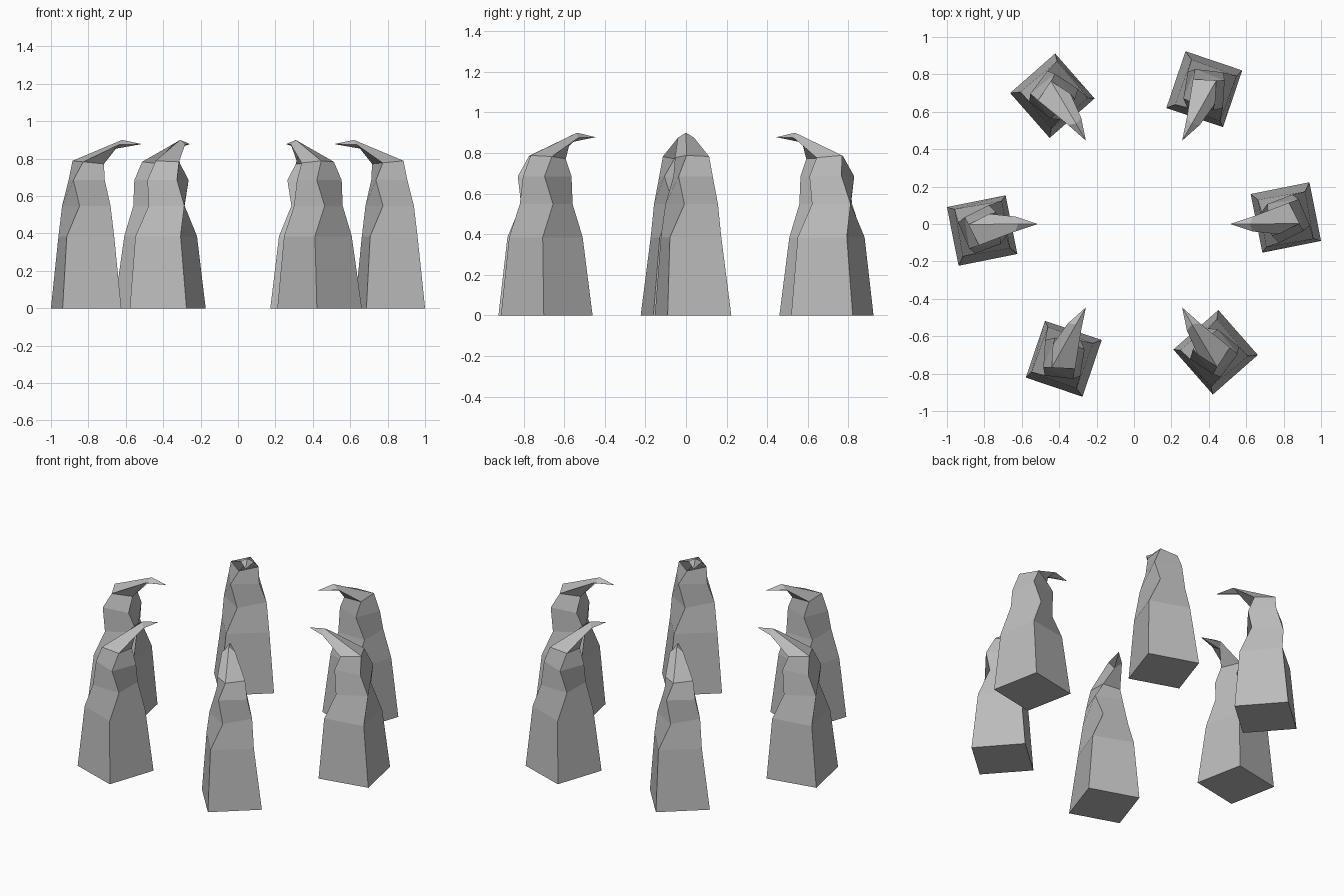
import bpy, bmesh, math
from mathutils import Matrix

if "Cube" in bpy.data.objects:
    bpy.data.objects.remove(bpy.data.objects["Cube"])

stone = bpy.data.materials.new("grey_stone")
stone.diffuse_color = (0.5, 0.5, 0.5, 1)
stone.use_nodes = True
stone.node_tree.nodes["Principled BSDF"].inputs["Base Color"].default_value = stone.diffuse_color

# Shaft sections: height, side length, twist in degrees, centre x, centre y
SECTIONS = [
    (0.0, 0.320, 11.3, 0.812, 0.035),
    (0.385, 0.257, 10.0, 0.811, 0.025),
    (0.548, 0.190, 29.5, 0.811, 0.028),
    (0.685, 0.170, 8.5, 0.809, 0.035),
    (0.780, 0.125, 27.0, 0.801, 0.030),
]


def square(z, side, twist, cx, cy):
    r = side / math.sqrt(2)
    pts = []
    for i in range(4):
        a = math.radians(twist - 45 + 90 * i)
        tilt = 0.1 * r * math.cos(a) if z > 0.75 else 0
        pts.append((cx + r * math.cos(a), cy + r * math.sin(a), z + tilt))
    return pts


def claw_pillar(name, angle):
    bm = bmesh.new()
    rings = [square(*s) for s in SECTIONS]
    # bend of the hooked horn: ridge, side, underside, side
    rings.append([(0.62, 0, 0.90), (0.635, 0.04, 0.875),
                  (0.66, 0, 0.852), (0.635, -0.04, 0.875)])
    rings = [[bm.verts.new(p) for p in ring] for ring in rings]
    for low, high in zip(rings, rings[1:]):
        for i in range(4):
            j = (i + 1) % 4
            bm.faces.new((low[i], low[j], high[j], high[i]))
    # pointed tip and flat base
    tip = bm.verts.new((0.514, 0, 0.878))
    for i in range(4):
        bm.faces.new((rings[-1][i], rings[-1][(i + 1) % 4], tip))
    bm.faces.new(rings[0][::-1])
    bm.transform(Matrix.Rotation(angle, 4, 'Z'))
    bmesh.ops.recalc_face_normals(bm, faces=bm.faces)
    mesh = bpy.data.meshes.new(name)
    bm.to_mesh(mesh)
    bm.free()
    mesh.materials.append(stone)
    bpy.context.collection.objects.link(bpy.data.objects.new(name, mesh))


# Ring of six pillars, hooks pointing to the centre
for k in range(6):
    claw_pillar(f"claw_pillar_{k + 1}", math.radians(60 * k))
